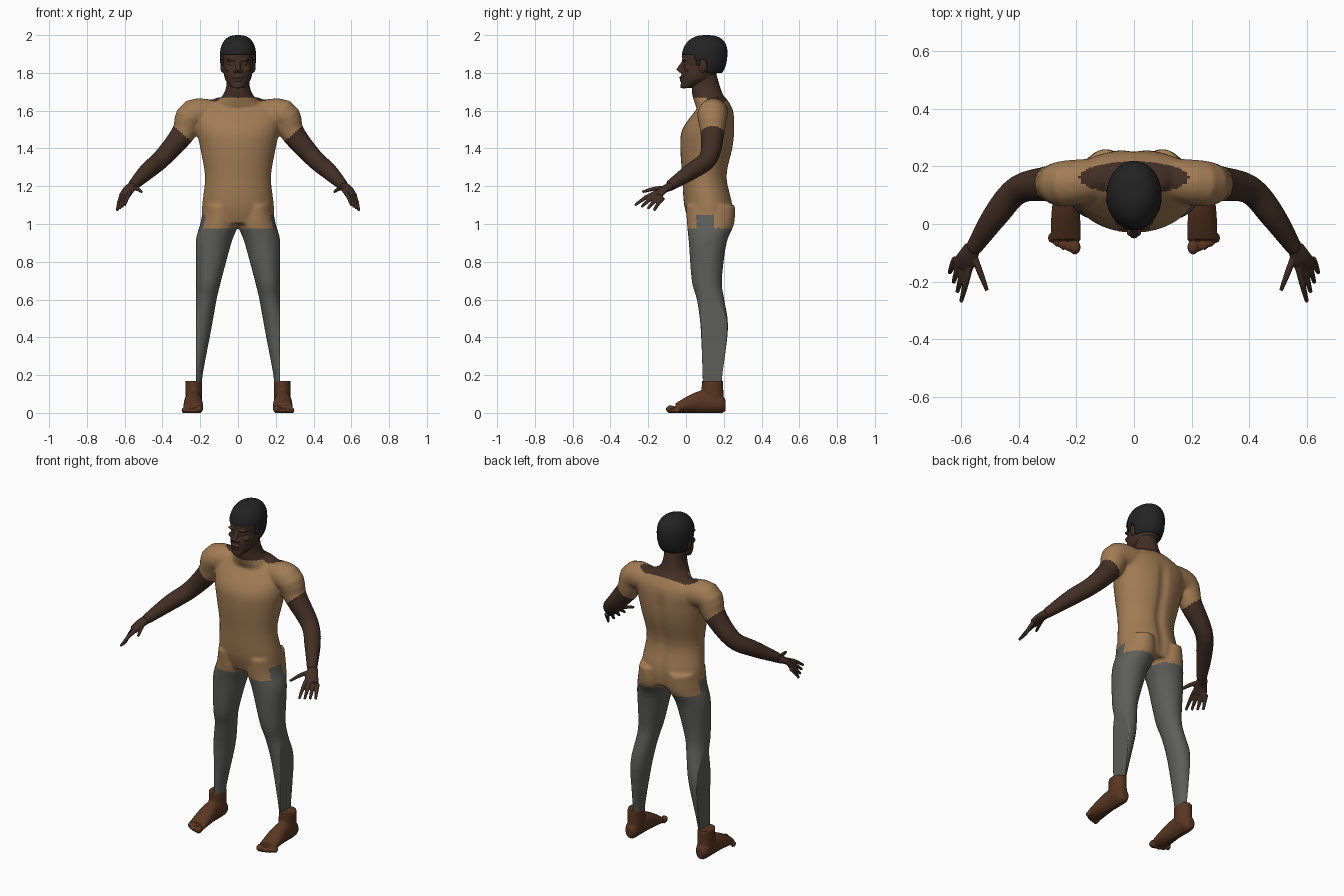
import bpy, bmesh, math
from mathutils import Vector, Matrix

cube = bpy.data.objects.get("Cube")
if cube:
    bpy.data.objects.remove(cube, do_unlink=True)

X, Y, Z = Vector((1, 0, 0)), Vector((0, 1, 0)), Vector((0, 0, 1))
SIDES = {"left": 1, "right": -1}


def material(name, color):
    mat = bpy.data.materials.new(name)
    mat.use_nodes = True
    mat.diffuse_color = (*color, 1)
    bsdf = next(node for node in mat.node_tree.nodes if node.type == 'BSDF_PRINCIPLED')
    bsdf.inputs["Base Color"].default_value = (*color, 1)
    bsdf.inputs["Roughness"].default_value = .8
    return mat


shirt = material("tan shirt", (.36, .2, .09))
trousers = material("grey trousers", (.11, .11, .1))
skin = material("dark brown skin", (.055, .028, .018))
foot_skin = material("reddish brown foot skin", (.1, .037, .016))
hair_black = material("black hair", (.017, .017, .018))


def smooth_path(points, steps):
    """Catmull-Rom samples through points holding position and two radii."""
    points = [Vector(point) for point in points]
    points = [points[0]] + points + [points[-1]]
    samples = []
    for before, start, end, after in zip(points, points[1:], points[2:], points[3:]):
        tangent_in, tangent_out = (end - before) / 2, (after - start) / 2
        for i in range(steps):
            t = i / steps
            ease = t * t * (3 - 2 * t)
            samples.append(start.lerp(end, ease) + tangent_in * t * (1 - t) ** 2
                           - tangent_out * t * t * (1 - t))
    return samples + [points[-1]]


def loft(bm, points, axes=None, side=1, steps=4, segments=32):
    """Closed skin over elliptical rings; rings face along the path unless axes are given."""
    path = smooth_path(points, steps)
    centres = [Vector(sample[:3]) for sample in path]
    last = len(path) - 1
    rings = []
    for i, sample in enumerate(path):
        if axes:
            across, up = axes
        else:
            along = (centres[min(i + 1, last)] - centres[max(i - 1, 0)]).normalized()
            across = along.cross(Z).normalized()
            up = across.cross(along)
        ring = []
        for k in range(segments):
            angle = math.tau * k / segments
            spot = (centres[i] + across * sample[3] * math.cos(angle)
                    + up * sample[4] * math.sin(angle))
            ring.append(bm.verts.new((spot.x * side, spot.y, spot.z)))
        rings.append(ring)
    for lower, upper in zip(rings, rings[1:]):
        for k in range(segments):
            bm.faces.new((lower[k - 1], lower[k], upper[k], upper[k - 1]))
    bm.faces.new(rings[0])
    bm.faces.new(rings[-1])


def tube(bm, points, side=1):
    """Round limb through points holding position and radius."""
    loft(bm, [(*point, point[-1]) for point in points], side=side)


def upright(bm, rows):
    """Central form from rows of height, half width, depth centre and half depth."""
    loft(bm, [(0, y, z, width, depth) for z, width, y, depth in rows], (X, Y))


def ball(bm, centre, radii):
    bmesh.ops.create_uvsphere(bm, u_segments=20, v_segments=12, radius=1,
                              matrix=Matrix.Translation(centre) @ Matrix.Diagonal((*radii, 1)))


def finish(name, bm, materials, voxel=None, relax=2):
    """Make the object, optionally fusing its parts into one smooth skin."""
    bmesh.ops.recalc_face_normals(bm, faces=bm.faces)
    mesh = bpy.data.meshes.new(name)
    bm.to_mesh(mesh)
    bm.free()
    part = bpy.data.objects.new(name, mesh)
    bpy.context.collection.objects.link(part)
    if voxel:
        fuse = part.modifiers.new("fuse", 'REMESH')
        fuse.mode, fuse.voxel_size = 'VOXEL', voxel
        soften = part.modifiers.new("soften", 'SMOOTH')
        soften.factor, soften.iterations = .5, relax
        graph = bpy.context.evaluated_depsgraph_get()
        fused = bpy.data.meshes.new_from_object(part.evaluated_get(graph))
        part.modifiers.clear()
        part.data = fused
        bpy.data.meshes.remove(mesh)
    part.data.materials.clear()
    for mat in materials:
        part.data.materials.append(mat)
    part.data.shade_smooth()
    return part


# Body: torso, neck, arms and legs fused together
bm = bmesh.new()
upright(bm, [(1, .19, .13, .11), (1.1, .19, .12, .13), (1.25, .175, .1, .12),
             (1.4, .2, .11, .14), (1.5, .22, .12, .14), (1.6, .23, .15, .1),
             (1.67, .11, .16, .05)])
upright(bm, [(1.6, .15, .15, .09), (1.7, .07, .11, .08), (1.8, .06, .1, .06)])
arm = [(.1, .16, 1.58, .07), (.24, .14, 1.58, .08), (.29, .14, 1.48, .063),
       (.4, .12, 1.35, .05), (.48, .03, 1.28, .045), (.56, -.09, 1.2, .028)]
leg = [(.1, .13, 1.1, .08, .13), (.1, .13, 1, .1, .125), (.13, .115, .9, .095, .1),
       (.156, .11, .7, .067, .08), (.17, .13, .6, .057, .073), (.2, .15, .45, .06, .073),
       (.23, .14, .2, .043, .053), (.23, .14, .13, .04, .05)]
for side in SIDES.values():
    tube(bm, arm, side)
    loft(bm, leg, (X, Y), side)
body = finish("body", bm, [shirt, trousers, skin], .009, 4)

for vert in body.data.vertices:
    x, y, z = vert.co
    if z < .9:                        # flat outer side of the trouser legs
        vert.co.x = max(-.222, min(.222, x))
    elif y > .15 and z < 1.6:         # spine groove
        fade = min(1, (z - .9) * 5, (1.6 - z) * 10)
        vert.co.y -= .013 * fade * math.exp(-(x / .03) ** 2)

for face in body.data.polygons:
    x, y, z = abs(face.center.x), face.center.y, face.center.z
    waist = .98
    if x > .15 and .055 < y < .15:    # raised notch at the hip
        waist = 1.05
    past_sleeve = x > .232 and .65 * (x - .29) > .76 * (z - 1.475)
    collar = z > 1.6 and math.hypot(x / .19, (y - .16) / .056) < 1
    if z < waist:
        face.material_index = 1
    elif past_sleeve or collar or z > 1.667:
        face.material_index = 2

# Hands: palm, four fingers spread from index to little, and a thumb
knuckles = Vector((.57, -.15, 1.17)), Vector((.62, -.12, 1.14))
tips = Vector((.6, -.27, 1.1)), Vector((.64, -.17, 1.07))
digits = [(knuckles[0].lerp(knuckles[1], i / 3), tips[0].lerp(tips[1], i / 3))
          for i in range(4)]
digits.append((Vector((.56, -.1, 1.19)), Vector((.51, -.23, 1.17))))
for label, side in SIDES.items():
    bm = bmesh.new()
    loft(bm, [(.56, -.08, 1.2, .028, .024), (.58, -.12, 1.18, .036, .018),
              (.6, -.15, 1.15, .038, .014)], side=side)
    for base, tip in digits:
        middle = base.lerp(tip, .5) + Z * .007
        tube(bm, [(*base, .012), (*middle, .011), (*tip, .007)], side)
    finish(label + "_hand", bm, [skin], .004)

# Feet: ankle, sole and a row of toes
sole = [(.21, .04, .02, .03), (.18, .05, .04, .05), (.1, .06, .043, .06),
        (.03, .05, .05, .05), (-.055, .026, .053, .025)]
for label, side in SIDES.items():
    bm = bmesh.new()
    loft(bm, [(.235, .14, .17, .044, .056), (.235, .14, .05, .044, .06)], (X, Y), side)
    loft(bm, [(.237, *row) for row in sole], (X, Z), side)
    for i in range(5):
        radius = .014 if i else .02
        ball(bm, (side * (.205 + .02 * i), .002 * i * i - .08, radius),
             (radius, radius * 1.3, radius))
    foot = finish(label + "_foot", bm, [foot_skin], .005)
    for vert in foot.data.vertices:
        if vert.co.z < .004:
            vert.co.z = 0

# Head with nose, lips, chin, brows, eyes, cheeks and ears
bm = bmesh.new()
upright(bm, [(1.72, .03, 0, .03), (1.76, .065, .053, .077), (1.8, .076, .07, .095),
             (1.84, .08, .085, .1), (1.9, .085, .09, .11), (1.96, .07, .1, .09),
             (1.98, .04, .1, .05)])
tube(bm, [(0, -.01, 1.86, .011), (0, -.04, 1.81, .014)])
ball(bm, (0, -.023, 1.775), (.027, .014, .007))
ball(bm, (0, -.02, 1.76), (.023, .014, .007))
ball(bm, (0, -.01, 1.735), (.027, .02, .018))
for side in SIDES.values():
    ball(bm, (side * .015, -.028, 1.81), (.011, .014, .009))
    ball(bm, (side * .032, -.007, 1.87), (.026, .016, .008))
    ball(bm, (side * .032, -.002, 1.846), (.015, .01, .008))
    ball(bm, (side * .045, .01, 1.82), (.022, .02, .016))
    ball(bm, (side * .083, .09, 1.835), (.011, .022, .034))
finish("head", bm, [skin], .004)


# Hair: a rounded cap trimmed along the hairline
def under_hairline(spot):
    if spot.y < .05:
        return spot.z < 1.9
    if spot.y < .07:
        return spot.z < 1.84
    return spot.z < (1.87 if spot.y < .11 else 1.8)


bm = bmesh.new()
cap = []
for i in range(-6, 11):
    rise = math.sin(i * math.pi / 20)
    spread = max(.03, (1 - abs(rise) ** 2.5) ** .4)
    cap.append((0, .097 + .012 * rise, 1.88 + .12 * rise, .096 * spread, .121 * spread))
loft(bm, cap, (X, Y), segments=72)
bmesh.ops.recalc_face_normals(bm, faces=bm.faces)
spare = [face for face in bm.faces if under_hairline(face.calc_center_median())]
bmesh.ops.delete(bm, geom=spare, context='FACES')
hair = finish("hair", bm, [hair_black])
shell = hair.modifiers.new("thickness", 'SOLIDIFY')
shell.thickness, shell.offset = .012, -1
